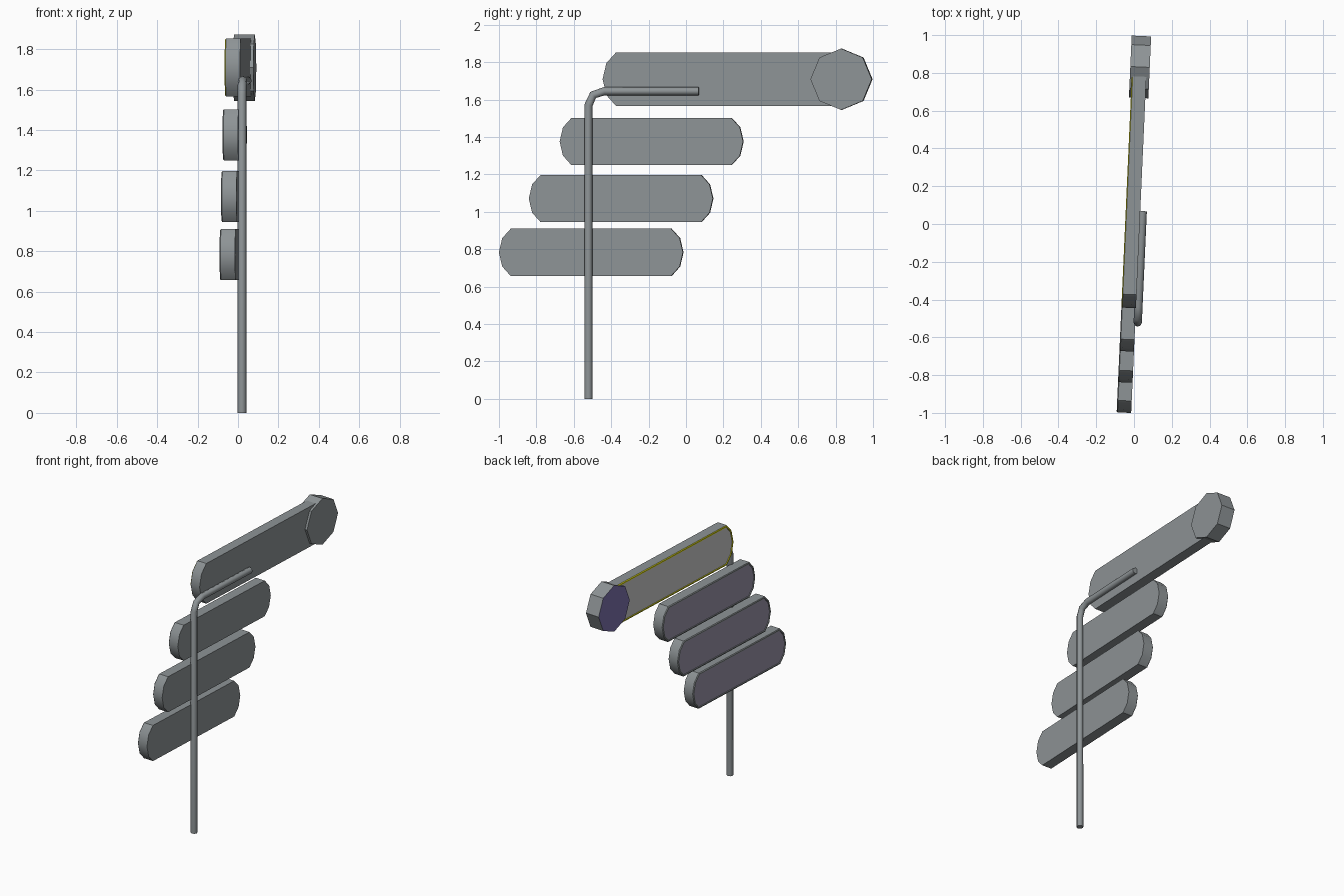
import bpy, bmesh, math

if "Cube" in bpy.data.objects:
    bpy.data.objects.remove(bpy.data.objects["Cube"])

TILT = -math.atan(0.045)   # whole sign is turned slightly about z


def material(name, rgb):
    m = bpy.data.materials.new(name)
    m.diffuse_color = (*rgb, 1)
    m.use_nodes = True
    m.node_tree.nodes["Principled BSDF"].inputs["Base Color"].default_value = m.diffuse_color
    return m


grey = material("steel_grey", (0.27, 0.295, 0.305))
violet = material("violet_grey", (0.32, 0.30, 0.40))
blue = material("dark_blue", (0.20, 0.17, 0.42))
yellow = material("yellow", (0.75, 0.72, 0.01))
face_grey = material("face_grey", (0.56, 0.56, 0.56))


def finish(ob, angle):
    ob.rotation_euler.z = TILT
    bpy.ops.object.select_all(action="DESELECT")
    bpy.context.view_layer.objects.active = ob
    ob.select_set(True)
    bpy.ops.object.shade_smooth_by_angle(angle=math.radians(angle))


def loft(name, rings, mats, slots, angle):
    """Join (x, outline) rings; slots = material of each band, last is the end face."""
    bm = bmesh.new()
    loops = [[bm.verts.new((x, y, z)) for y, z in pts] for x, pts in rings]
    bm.faces.new(loops[0])
    n = len(loops[0])
    for a, b, s in zip(loops, loops[1:], slots):
        for i in range(n):
            j = (i + 1) % n
            bm.faces.new((a[i], a[j], b[j], b[i])).material_index = s
    bm.faces.new(loops[-1]).material_index = slots[-1]
    bmesh.ops.recalc_face_normals(bm, faces=bm.faces)
    me = bpy.data.meshes.new(name)
    for m in mats:
        me.materials.append(m)
    bm.to_mesh(me)
    bm.free()
    ob = bpy.data.objects.new(name, me)
    bpy.context.collection.objects.link(ob)
    finish(ob, angle)


def pill(y0, y1, z0, z1, inset=0.0):
    """Long board outline with faceted round ends."""
    y0, y1, z0, z1 = y0 + inset, y1 - inset, z0 + inset, z1 - inset
    c, h = (z0 + z1) / 2, (z1 - z0) / 2
    end = [(0.5, -1), (0.14, -0.6), (0, 0), (0.14, 0.6), (0.5, 1)]
    right = [(y1 - a * h, c + b * h) for a, b in end]
    left = [(y0 + a * h, c + b * h) for a, b in reversed(end)]
    return right + left


def board(name, box, mats, slots):
    """Board with a thin chamfered rim around a recessed panel."""
    section = [(0.03, 0), (-0.042, 0), (-0.047, 0.005), (-0.047, 0.012), (-0.042, 0.013)]
    loft(name, [(x, pill(*box, i)) for x, i in section], mats, slots, 35)


# three stepped lower boards
for i, b in enumerate([(-1.0, -0.015, 0.657, 0.91),
                       (-0.84, 0.145, 0.945, 1.197),
                       (-0.675, 0.307, 1.25, 1.502)], 1):
    board(f"lower_board_{i}", b, [grey, violet], [0, 0, 0, 0, 1])

# top board with yellow rim
board("top_board", (-0.445, 0.90, 1.567, 1.852),
      [grey, yellow, face_grey], [0, 1, 1, 1, 2])

# octagonal end badge
octagon = [(0.832 + 0.164 * math.cos(k * math.pi / 4),
            1.709 + 0.164 * math.sin(k * math.pi / 4)) for k in range(8)]
loft("round_badge", [(0.046, octagon), (-0.057, octagon)], [grey, blue], [0, 1], 30)

# bent pole
path = [(-0.52, 0), (-0.52, 1.57), (-0.495, 1.625), (-0.435, 1.645), (0.07, 1.645)]
cu = bpy.data.curves.new("pole", "CURVE")
cu.dimensions = "3D"
cu.bevel_depth = 0.022
cu.bevel_resolution = 2
cu.use_fill_caps = True
cu.materials.append(grey)
sp = cu.splines.new("POLY")
sp.points.add(len(path) - 1)
for p, (y, z) in zip(sp.points, path):
    p.co = (0.043, y, z, 1)
pole = bpy.data.objects.new("pole", cu)
bpy.context.collection.objects.link(pole)
bpy.ops.object.select_all(action="DESELECT")
bpy.context.view_layer.objects.active = pole
pole.select_set(True)
bpy.ops.object.convert(target="MESH")
finish(bpy.context.view_layer.objects.active, 50)
